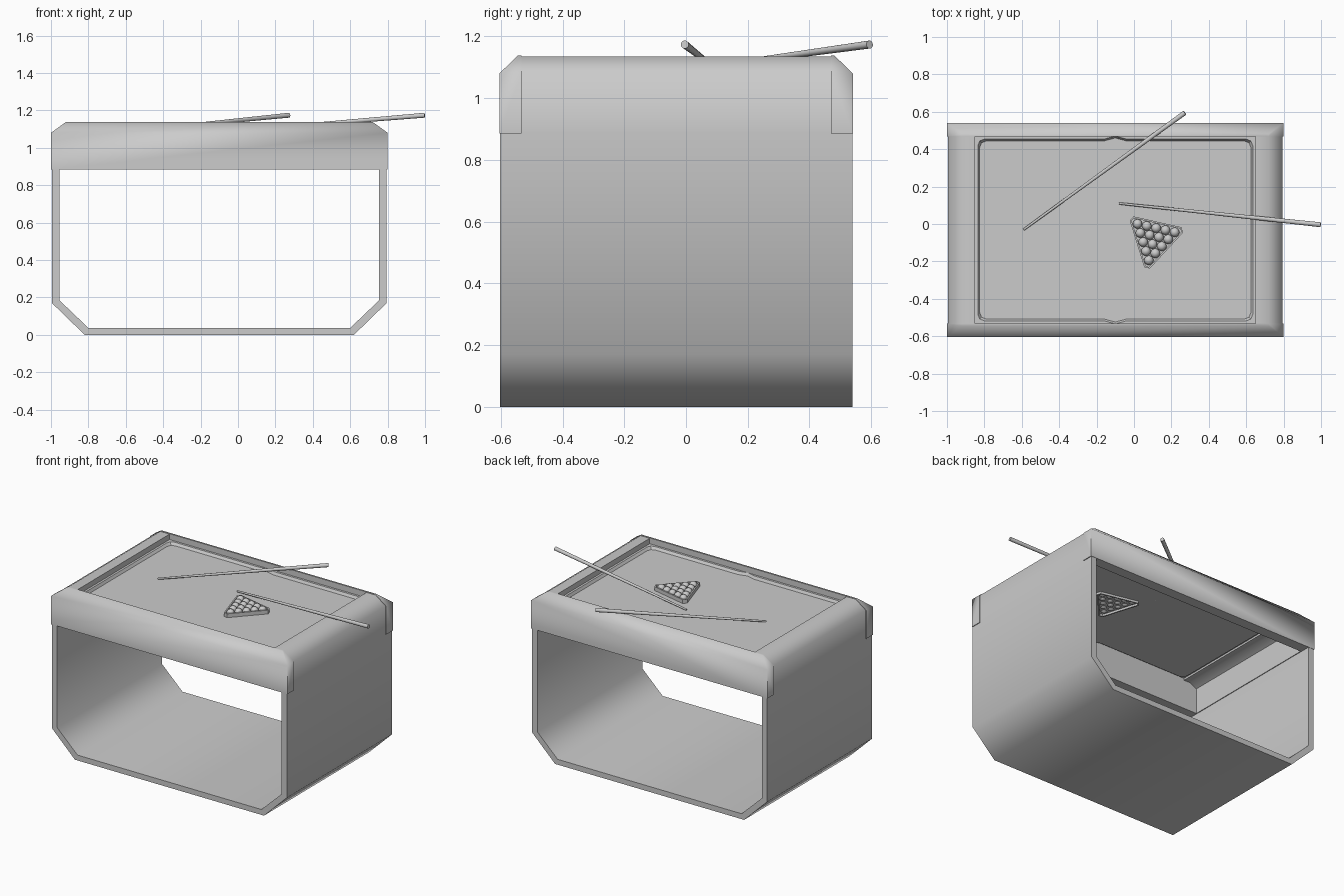
import bpy, bmesh, math
from mathutils import Vector

if "Cube" in bpy.data.objects:
    bpy.data.objects.remove(bpy.data.objects["Cube"])

CX, CY = -0.10, -0.032          # table centre
Y0, Y1 = -0.605, 0.541          # table front and back


def finish(name, bm, angle=60):
    bmesh.ops.recalc_face_normals(bm, faces=bm.faces)
    me = bpy.data.meshes.new(name)
    bm.to_mesh(me)
    bm.free()
    ob = bpy.data.objects.new(name, me)
    bpy.context.collection.objects.link(ob)
    bpy.ops.object.select_all(action='DESELECT')
    bpy.context.view_layer.objects.active = ob
    ob.select_set(True)
    if angle:
        bpy.ops.object.shade_smooth_by_angle(angle=math.radians(angle))
    return ob


def loft(bm, rings, caps=True):
    vs = [[bm.verts.new(p) for p in r] for r in rings]
    n = len(vs[0])
    for a, b in zip(vs, vs[1:]):
        for i in range(n):
            j = (i + 1) % n
            bm.faces.new((a[i], a[j], b[j], b[i]))
    if caps:
        bm.faces.new(vs[0])
        bm.faces.new(vs[-1])
    return vs


def extrude_y(name, prof, y0, y1, angle=60):
    bm = bmesh.new()
    loft(bm, [[(x, y, z) for x, z in prof] for y in (y0, y1)])
    return finish(name, bm, angle)


# U-shaped base shell with chamfered lower corners
outer = [(0.895, 0.89), (0.895, 0.17), (0.72, 0.0)]
inner = [(0.855, 0.89), (0.855, 0.185), (0.70, 0.037)]
half = lambda pts, s: [(CX + s * x, z) for x, z in pts]
prof = (half(outer, 1) + half(outer[::-1], -1) + half(inner, -1) + half(inner[::-1], 1))
extrude_y("base_shell", prof, Y0 + 0.002, Y1 - 0.002)

# side rails that curl over the top
side = [(0.895, 0.885), (0.895, 1.08), (0.82, 1.135), (0.75, 1.135),
        (0.75, 1.085), (0.80, 1.085), (0.85, 1.06), (0.85, 0.885)]
for s, name in ((1, "right_rail"), (-1, "left_rail")):
    extrude_y(name, half(side, s), Y0 + 0.065, Y1 - 0.065)

# front and back rails with chamfered tops and ends
for name, yo, d in (("front_rail", Y0, 1), ("back_rail", Y1, -1)):
    bm = bmesh.new()
    rings = []
    for hw, off, z in ((0.90, 0, 0.885), (0.90, 0, 1.08), (0.82, 0.06, 1.138)):
        a, b = yo + d * off, yo + d * 0.072
        rings.append([(CX - hw, a, z), (CX + hw, a, z), (CX + hw, b, z), (CX - hw, b, z)])
    loft(bm, rings)
    finish(name, bm)


# playing bed: ledge, sloped cushion with cut corners and side notches, flat cloth
def four_way(q, z):
    pts = q + [(x, -y) for x, y in q[::-1]]
    pts += [(-x, -y) for x, y in q[1:]] + [(-x, y) for x, y in q[:0:-1]]
    out = []
    for x, y in pts:
        p = (CX + x, CY + y, z)
        if not out or p != out[-1]:
            out.append(p)
    return out


def outline(hx, hy):
    return [(0, hy + 0.016), (0.06, hy), (hx - 0.035, hy), (hx - 0.01, hy - 0.01), (hx, hy - 0.035)]


hx, hy, HX, HY = 0.735, 0.486, 0.79, 0.515
ledge = [(0, HY), (0.06, HY), (hx - 0.035, HY), (HX, HY), (HX, hy - 0.035)]
bm = bmesh.new()
rings = loft(bm, [four_way(ledge, 1.098), four_way(outline(hx, hy), 1.098),
                  four_way(outline(hx - 0.01, hy - 0.01), 1.08)], caps=False)
bm.faces.new(rings[-1])
finish("bed", bm, 20)

# triangular rack with cut corners
RC = Vector((0.105, -0.079, 0))
rot = math.radians(-12.7)


def tri_ring(inr, cut, z):
    pts = []
    for k in range(3):
        a = rot - math.pi / 2 + k * 2 * math.pi / 3
        apex = Vector((math.cos(a), math.sin(a), 0)) * inr * 2
        for t in (-1, 1):
            # step from the corner back along each side
            b = a + math.pi + -t * math.pi / 6
            pts.append(RC + apex + Vector((math.cos(b), math.sin(b), 0)) * cut + Vector((0, 0, z)))
    # keep corner points in counter-clockwise order
    return sorted(pts, key=lambda p: math.atan2(p.y - RC.y, p.x - RC.x))


bm = bmesh.new()
rr = [tri_ring(0.084, 0.018, 1.066), tri_ring(0.093, 0.03, 1.066),
      tri_ring(0.093, 0.03, 1.106), tri_ring(0.084, 0.018, 1.106)]
loft(bm, rr + [rr[0]], caps=False)
bmesh.ops.remove_doubles(bm, verts=bm.verts, dist=1e-5)
finish("ball_rack", bm, 30)

# fifteen balls packed in the rack
bm = bmesh.new()
u = Vector((math.cos(rot), math.sin(rot), 0))
v = Vector((math.sin(rot), -math.cos(rot), 0))
step = 0.051
for row in range(5):
    for i in range(5 - row):
        p = RC + u * step * (i - (4 - row) / 2) + v * step * (row - 4 / 3) * math.sqrt(3) / 2
        geo = bmesh.ops.create_uvsphere(bm, u_segments=20, v_segments=12, radius=0.025)
        bmesh.ops.translate(bm, verts=geo['verts'], vec=p + Vector((0, 0, 1.096)))
finish("balls", bm)


# tapered cues leaning on the rails
def cue(name, tip, butt):
    tip, butt = Vector(tip), Vector(butt)
    d = butt - tip
    bm = bmesh.new()
    bmesh.ops.create_cone(bm, cap_ends=True, segments=16, radius1=0.006, radius2=0.013, depth=d.length)
    bmesh.ops.rotate(bm, verts=bm.verts, matrix=d.to_track_quat('Z', 'Y').to_matrix())
    bmesh.ops.translate(bm, verts=bm.verts, vec=(tip + butt) / 2)
    finish(name, bm, 40)


cue("cue_back", (-0.59, -0.03, 1.088), (0.272, 0.595, 1.174))
cue("cue_right", (-0.08, 0.11, 1.085), (0.998, -0.004, 1.174))
